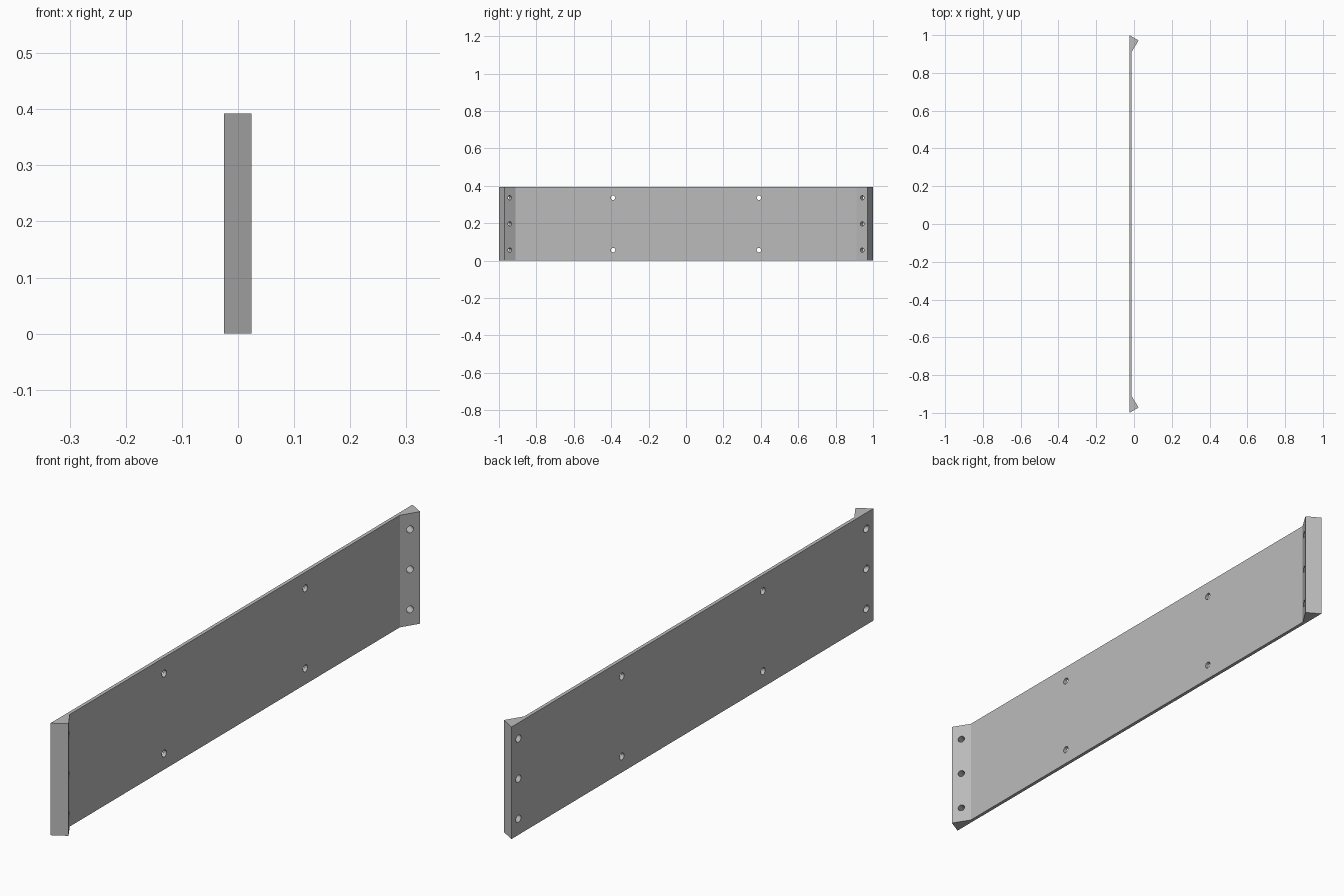
import bpy
import bmesh
from math import radians, cos, sin
from mathutils import Matrix, Vector

cube = bpy.data.objects.get("Cube")
if cube:
    bpy.data.objects.remove(cube)

HEIGHT = 0.392
BACK, FACE, TIP = -0.025, -0.0125, 0.0245
HOLE_R = 0.012

metal = bpy.data.materials.new("plain_grey")
metal.use_nodes = True
GREY = (0.5, 0.5, 0.5, 1)
metal.diffuse_color = GREY
metal.node_tree.nodes["Principled BSDF"].inputs["Base Color"].default_value = GREY


def add_object(name, bm):
    bmesh.ops.recalc_face_normals(bm, faces=bm.faces)
    mesh = bpy.data.meshes.new(name)
    bm.to_mesh(mesh)
    bm.free()
    mesh.materials.append(metal)
    obj = bpy.data.objects.new(name, mesh)
    bpy.context.collection.objects.link(obj)
    return obj


# Panel with a thickened angled lip at each end, extruded upwards
half = [(FACE, 0.912), (TIP, 0.9715), (BACK, 1.0)]
profile = half + [(x, -y) for x, y in reversed(half)]
bm = bmesh.new()
base = bm.faces.new([bm.verts.new((x, y, 0)) for x, y in profile])
top = bmesh.ops.extrude_face_region(bm, geom=[base])
bmesh.ops.translate(bm, vec=(0, 0, HEIGHT),
                    verts=[v for v in top["geom"] if isinstance(v, bmesh.types.BMVert)])
panel = add_object("mounting_panel", bm)

# Screw holes: straight through the panel, and square to the angled lips
bm = bmesh.new()


def drill(centre, direction):
    turn = Vector(direction).to_track_quat("Z", "Y").to_matrix().to_4x4()
    bmesh.ops.create_cone(bm, cap_ends=True, segments=24, radius1=HOLE_R,
                          radius2=HOLE_R, depth=0.12,
                          matrix=Matrix.Translation(centre) @ turn)


tilt = radians(32)
for side in (-1, 1):
    for z in (0.056, 0.336):
        drill((FACE, side * 0.39, z), (1, 0, 0))
    for z in (0.056, 0.196, 0.336):
        drill((0.006, side * 0.942, z), (cos(tilt), -side * sin(tilt), 0))
cutter = add_object("hole_cutter", bm)

# Cut the holes and keep only the finished panel
cut = panel.modifiers.new("holes", "BOOLEAN")
cut.operation = "DIFFERENCE"
cut.solver = "EXACT"
cut.object = cutter
bpy.context.view_layer.objects.active = panel
panel.select_set(True)
bpy.ops.object.modifier_apply(modifier=cut.name)
bpy.data.objects.remove(cutter)
bpy.ops.object.shade_smooth_by_angle(angle=radians(25))
